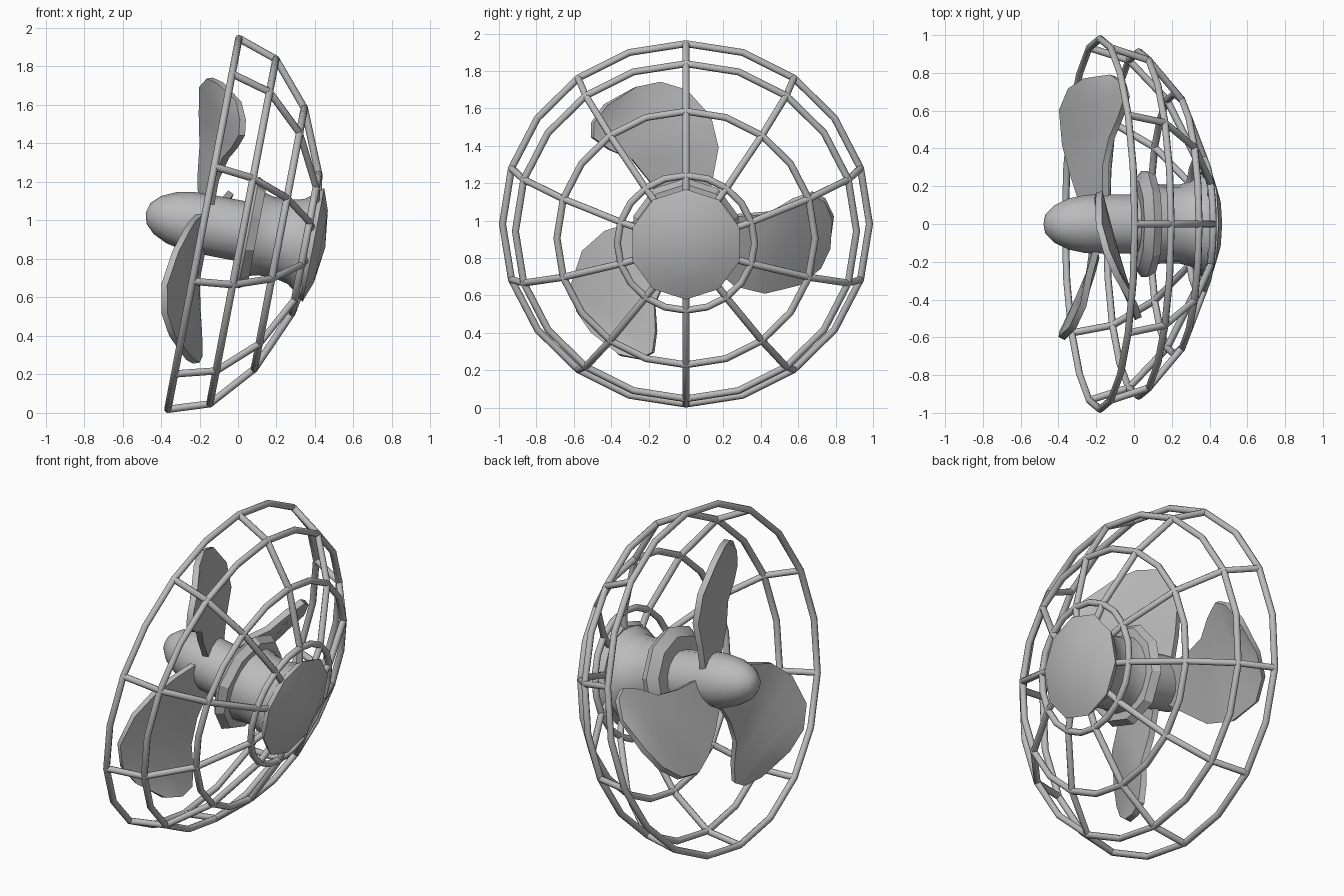
import bpy, bmesh, math
from mathutils import Matrix, Vector

cube = bpy.data.objects.get("Cube")
if cube:
    bpy.data.objects.remove(cube, do_unlink=True)

# One grey metal for everything
grey = bpy.data.materials.new("grey_metal")
grey.use_nodes = True
grey.diffuse_color = (0.5, 0.5, 0.5, 1)
grey.node_tree.nodes["Principled BSDF"].inputs["Base Color"].default_value = (0.5, 0.5, 0.5, 1)

# Fan frame: local x is the spin axis, tilted downwards, origin at the rim centre
FRAME = Matrix.Translation((-0.18, 0, 0.982)) @ Matrix.Rotation(math.radians(10.85), 4, 'Y')
TUBE = 0.019


def finish(obj, angle=35):
    obj.data.materials.clear()
    obj.data.materials.append(grey)
    bpy.ops.object.select_all(action='DESELECT')
    obj.select_set(True)
    bpy.context.view_layer.objects.active = obj
    bpy.ops.object.shade_smooth_by_angle(angle=math.radians(angle))


def add_mesh(name, bm, angle=35):
    bmesh.ops.recalc_face_normals(bm, faces=bm.faces)
    mesh = bpy.data.meshes.new(name)
    bm.to_mesh(mesh)
    bm.free()
    obj = bpy.data.objects.new(name, mesh)
    bpy.context.collection.objects.link(obj)
    obj.matrix_world = FRAME
    finish(obj, angle)
    return obj


def lathe(name, profile, sides, angle=35):
    """Spin (axial, radius) points around local x."""
    bm = bmesh.new()
    verts = [bm.verts.new((a, 0, r)) for a, r in profile]
    edges = [bm.edges.new(pair) for pair in zip(verts, verts[1:])]
    bmesh.ops.spin(bm, geom=verts + edges, axis=(1, 0, 0), cent=(0, 0, 0),
                   steps=sides, angle=math.tau, use_merge=True)
    bmesh.ops.remove_doubles(bm, verts=bm.verts, dist=0.0005)
    return add_mesh(name, bm, angle)


# Hub: bullet nose with shaft, flange, flared neck, domed cap
lathe("nose_shaft", [(-0.305, 0), (-0.29, 0.055), (-0.245, 0.1), (-0.17, 0.135),
                     (-0.08, 0.154), (0, 0.157), (0.2, 0.157), (0.2, 0)], 16)
lathe("flange", [(0.195, 0), (0.195, 0.24), (0.24, 0.295), (0.285, 0.27), (0.285, 0)], 10, 25)
lathe("neck", [(0.27, 0), (0.27, 0.225), (0.33, 0.208), (0.42, 0.208),
               (0.49, 0.225), (0.55, 0.27), (0.55, 0)], 16)
lathe("end_cap", [(0.545, 0), (0.545, 0.28), (0.582, 0.3), (0.622, 0.19), (0.645, 0)], 10, 40)

# Cage rings at the cage profile stations
cage = [(0, 0.981), (0.209, 0.912), (0.402, 0.69), (0.54, 0.367)]
for i, (a, r) in enumerate(cage):
    bpy.ops.mesh.primitive_torus_add(major_segments=20, minor_segments=8,
                                     major_radius=r, minor_radius=TUBE)
    ring = bpy.context.object
    ring.name = f"cage_ring_{i + 1}"
    ring.matrix_world = FRAME @ Matrix.Translation((a, 0, 0)) @ Matrix.Rotation(math.pi / 2, 4, 'Y')
    finish(ring, 50)

# Ten bent spokes following the same profile into the end cap
curve = bpy.data.curves.new("cage_spokes", 'CURVE')
curve.dimensions = '3D'
curve.bevel_depth = TUBE
curve.bevel_resolution = 2
curve.use_fill_caps = True
path = cage + [(0.56, 0.25)]
for k in range(10):
    turn = Matrix.Rotation(k * math.tau / 10, 3, 'X')
    spline = curve.splines.new('POLY')
    spline.points.add(len(path) - 1)
    for point, (a, r) in zip(spline.points, path):
        point.co = (*(turn @ Vector((a, 0, r))), 1)
spokes = bpy.data.objects.new("cage_spokes", curve)
bpy.context.collection.objects.link(spokes)
spokes.matrix_world = FRAME
bpy.ops.object.select_all(action='DESELECT')
spokes.select_set(True)
bpy.context.view_layer.objects.active = spokes
bpy.ops.object.convert(target='MESH')
finish(bpy.context.object, 50)

# Blade sections, root to tip: trailing and leading edge as (sideways, outward, axial)
sections = [((-0.11, 0.10, -0.03), (0.11, 0.10, 0.02)),
            ((-0.14, 0.24, -0.06), (0.20, 0.24, 0.02)),
            ((-0.17, 0.40, -0.08), (0.29, 0.36, 0.05)),
            ((-0.13, 0.56, -0.115), (0.41, 0.42, 0.085)),
            ((0.0, 0.70, -0.14), (0.50, 0.49, 0.11)),
            ((0.14, 0.75, -0.11), (0.50, 0.57, 0.10)),
            ((0.27, 0.735, -0.05), (0.43, 0.66, 0.06))]
COLS = 4
for k in range(3):
    turn = Matrix.Rotation(k * math.tau / 3, 3, 'X')
    bm = bmesh.new()
    rows = []
    for trail, lead in sections:
        row = []
        for c in range(COLS + 1):
            t, p, a = Vector(trail).lerp(Vector(lead), c / COLS)
            row.append(bm.verts.new(turn @ Vector((a, -t, p))))
        rows.append(row)
    for low, high in zip(rows, rows[1:]):
        for c in range(COLS):
            bm.faces.new((low[c], low[c + 1], high[c + 1], high[c]))
    blade = add_mesh(f"blade_{k + 1}", bm, 40)
    solid = blade.modifiers.new("thickness", 'SOLIDIFY')
    solid.thickness = 0.035
    solid.offset = 0
    bpy.ops.object.modifier_apply(modifier=solid.name)
    finish(blade, 40)
